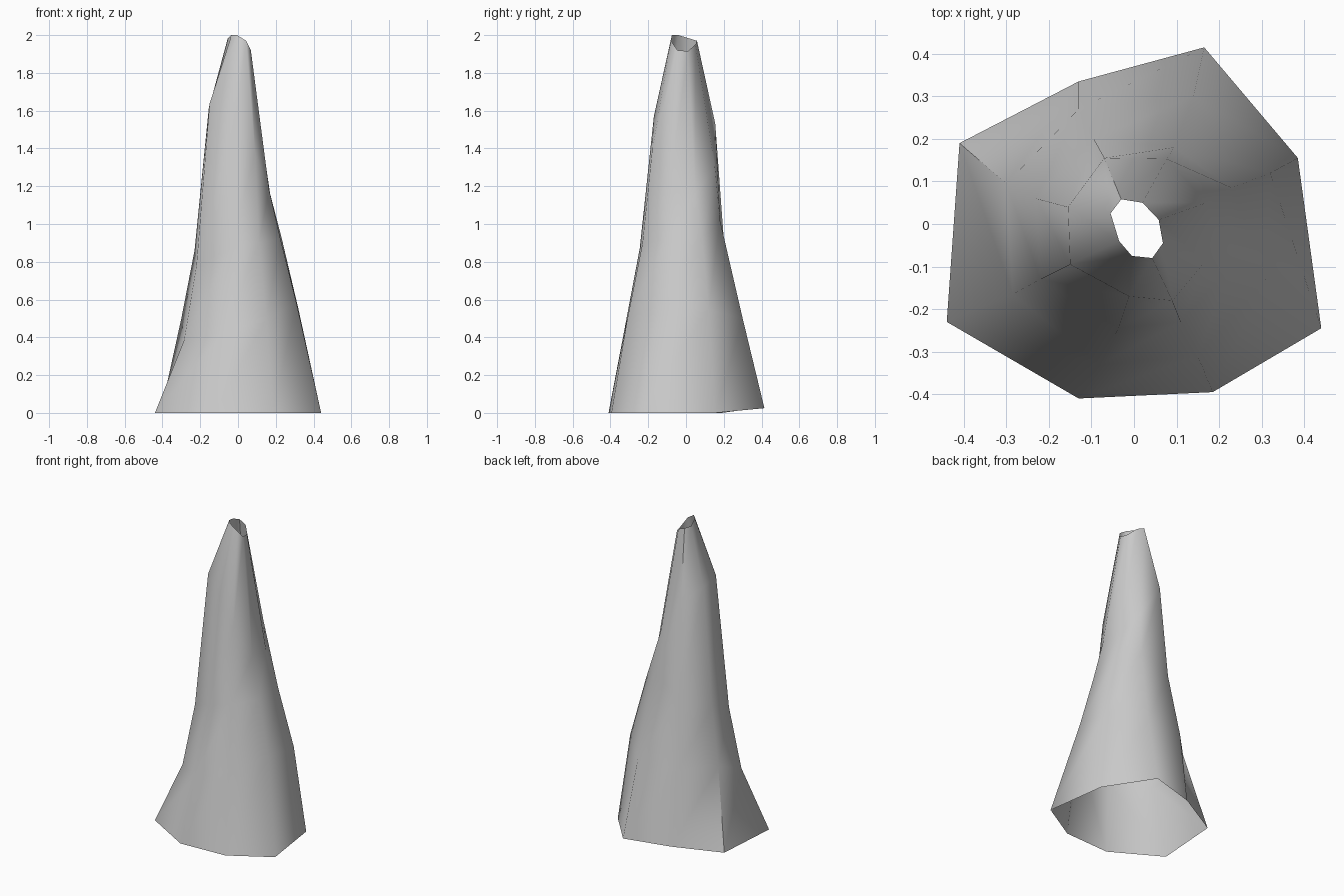
import bpy
import bmesh
import math

cube = bpy.data.objects.get("Cube")
if cube:
    bpy.data.objects.remove(cube, do_unlink=True)

SCALE = 0.01  # profile points are given in hundredths of a unit


def make_material(name, colour):
    material = bpy.data.materials.new(name)
    material.use_nodes = True
    material.diffuse_color = colour
    shader = material.node_tree.nodes["Principled BSDF"]
    shader.inputs["Base Color"].default_value = colour
    return material


def add_ring(bm, points):
    """Add one uneven eight-sided outline, going clockwise from the rear left corner."""
    return [bm.verts.new([value * SCALE for value in point]) for point in points]


def bridge(bm, lower, upper):
    """Join two outlines with pairs of triangles leaning the same way."""
    count = len(lower)
    for i in range(count):
        j = (i + 1) % count
        bm.faces.new((lower[i], upper[i], lower[j]))
        bm.faces.new((upper[i], upper[j], lower[j]))


# Outlines of the hollow rock spire, from foot to mouth
foot = [(-41, 19, 0), (-13, 33.5, 2), (16.5, 41.5, 2.5), (38.5, 15.5, 0),
        (44, -24.5, 0), (18.5, -39.5, 0), (-13, -41, 0), (-44, -23, 0)]
skirt = [(-30, 9.5, 50), (-13, 27, 50), (14, 30, 50), (32, 12, 55),
         (31, -13, 58), (15, -31, 50), (-8, -33, 42), (-28.5, -16.5, 38.5)]
waist = [(-23, 6, 86), (-9.5, 20, 92), (9.4, 18, 102), (23, 8.5, 93),
         (22.5, -10.5, 92), (11, -23, 90), (-3.7, -24.5, 87), (-22, -13, 78)]
shoulder = [(-15.5, 4, 161), (-7, 15.5, 153), (7.7, 15.3, 130), (17, 5, 116),
            (16.5, -9, 118), (9, -18, 138), (-1.2, -17, 157), (-15, -9.5, 163.8)]
mouth = [(-5.5, 2.5, 198), (-3, 5.8, 197), (2, 5, 195), (5.8, 1, 191.5),
         (6.8, -4.5, 192), (4.3, -8, 197), (-0.5, -7.5, 200), (-3.5, -4, 200)]

# Open shell, smooth all over
bm = bmesh.new()
rings = [add_ring(bm, outline) for outline in (foot, skirt, waist, shoulder, mouth)]
for lower, upper in zip(rings, rings[1:]):
    bridge(bm, lower, upper)
bmesh.ops.recalc_face_normals(bm, faces=bm.faces)
if sum(face.normal.dot(face.calc_center_median()) for face in bm.faces) < 0:
    bmesh.ops.reverse_faces(bm, faces=bm.faces)

mesh = bpy.data.meshes.new("rock_spire")
bm.to_mesh(mesh)
bm.free()
spire = bpy.data.objects.new("rock_spire", mesh)
bpy.context.collection.objects.link(spire)
mesh.materials.append(make_material("stone grey", (0.6, 0.6, 0.6, 1.0)))

bpy.context.view_layer.objects.active = spire
spire.select_set(True)
bpy.ops.object.shade_smooth_by_angle(angle=math.radians(60))
